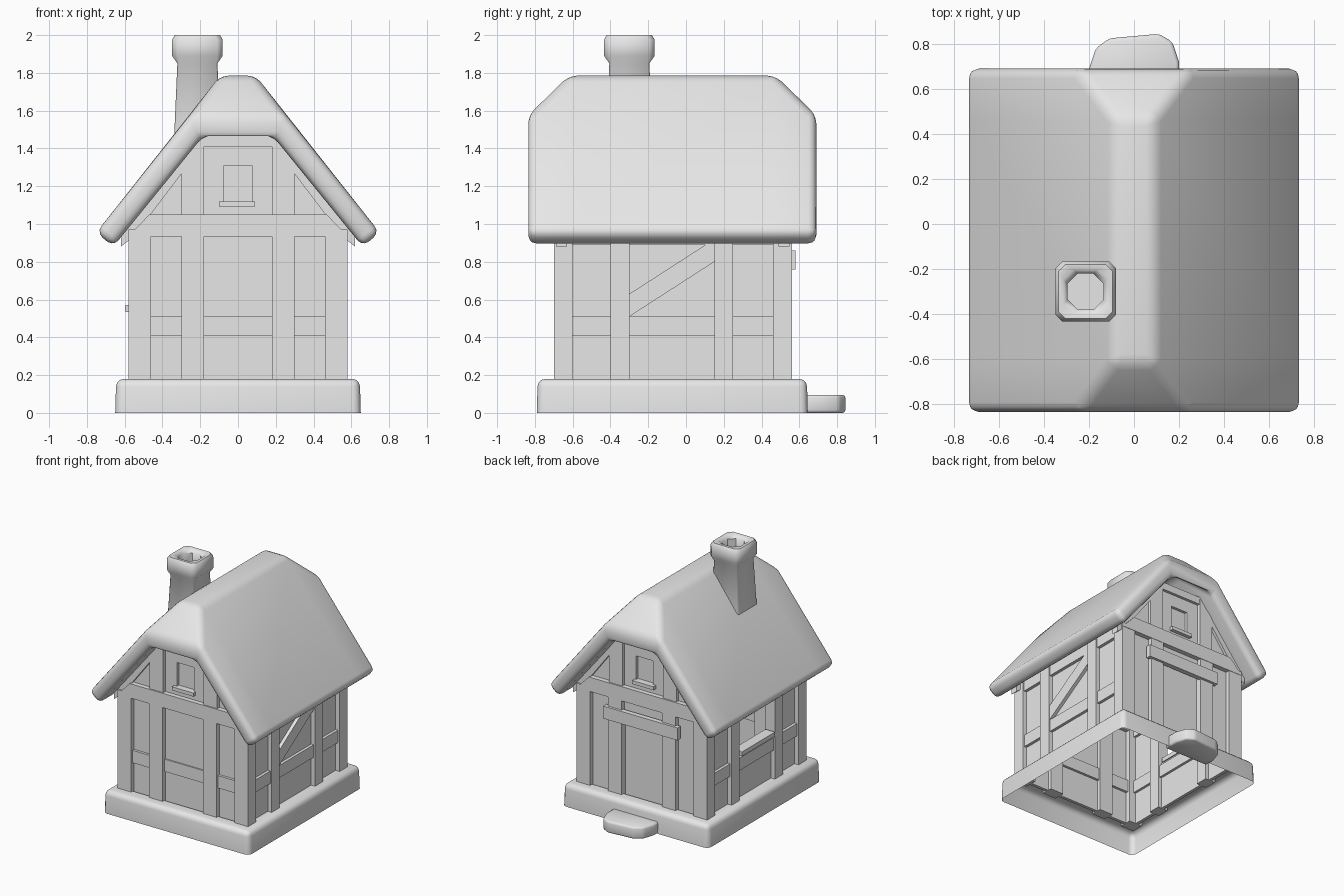
import bpy
import bmesh
from math import radians

if "Cube" in bpy.data.objects:
    bpy.data.objects.remove(bpy.data.objects["Cube"])

GREY = (0.8, 0.8, 0.8, 1)
mat = bpy.data.materials.new("plain_grey")
mat.use_nodes = True
mat.diffuse_color = GREY
mat.node_tree.nodes["Principled BSDF"].inputs["Base Color"].default_value = GREY


def loft(name, rings, bevel=0, segments=2, smooth=False, caps=True):
    """Skin matching closed rings of points, then round the sharp edges."""
    bm = bmesh.new()
    loops = [[bm.verts.new(p) for p in ring] for ring in rings]
    for a, b in zip(loops, loops[1:]):
        for i in range(len(a)):
            j = (i + 1) % len(a)
            bm.faces.new((a[i], a[j], b[j], b[i]))
    if caps:
        bm.faces.new(loops[0])
        bm.faces.new(loops[-1])
    bmesh.ops.recalc_face_normals(bm, faces=bm.faces)
    if bevel:
        edges = [e for e in bm.edges
                 if len(e.link_faces) == 2 and e.calc_face_angle() > radians(20)]
        bmesh.ops.bevel(bm, geom=edges, offset=bevel, segments=segments,
                        profile=0.5, affect='EDGES', clamp_overlap=True)
    mesh = bpy.data.meshes.new(name)
    bm.to_mesh(mesh)
    bm.free()
    mesh.materials.append(mat)
    obj = bpy.data.objects.new(name, mesh)
    bpy.context.collection.objects.link(obj)
    if smooth:
        bpy.ops.object.select_all(action='DESELECT')
        obj.select_set(True)
        bpy.context.view_layer.objects.active = obj
        bpy.ops.object.shade_smooth_by_angle(angle=radians(45))
    return obj


def slab(name, axis, pts, d0, d1, **kw):
    """Extrude a flat outline along one axis from d0 to d1."""
    place = {'x': lambda p, d: (d, p[0], p[1]),
             'y': lambda p, d: (p[0], d, p[1]),
             'z': lambda p, d: (p[0], p[1], d)}[axis]
    return loft(name, [[place(p, d) for p in pts] for d in (d0, d1)], **kw)


def rect(a0, a1, b0, b1):
    return [(a0, b0), (a1, b0), (a1, b1), (a0, b1)]


def flip(pts):
    return [(-a, b) for a, b in pts]


FRONT, BACK, SIDE = -0.70, 0.56, 0.58
FOOT, EAVE = 0.15, 0.97

# Stone base: an open shell with a ledge reaching in to the walls
def base_ring(inset, z):
    x, y0, y1 = 0.65 - inset, -0.79 + inset, 0.645 - inset
    return [(-x, y0, z), (x, y0, z), (x, y1, z), (-x, y1, z)]


loft("stone_base", [base_ring(0, 0), base_ring(0.005, 0.18), base_ring(0.11, 0.18)],
     bevel=0.04, segments=3, smooth=True, caps=False)

# Doorstep
step = [(-0.2, 0.6), (-0.2, 0.69), (-0.17, 0.78), (-0.11, 0.825),
        (0.11, 0.845), (0.17, 0.81), (0.2, 0.72), (0.2, 0.6)]
slab("doorstep", 'z', step, 0, 0.095, bevel=0.015, smooth=True)

# Thatched roof: half-hipped shell
def roof_ring(y, y_in, outer, inner):
    out = [(0.75, 0.955), outer]
    ins = [inner, (0.66, 0.88)]
    return ([(x, y, z) for x, z in out] + [(-x, y, z) for x, z in out[::-1]]
            + [(-x, y_in, z) for x, z in ins[::-1]] + [(x, y_in, z) for x, z in ins])


END, RIDGE = ((0.255, 1.575), (0.2, 1.445)), ((0.095, 1.785), (0.05, 1.635))
loft("thatched_roof", [roof_ring(-0.835, -0.835, *END), roof_ring(-0.62, -0.62, *RIDGE),
                       roof_ring(0.475, 0.475, *RIDGE), roof_ring(0.69, 0.69, *END)],
     bevel=0.042, segments=3, smooth=True)

# Chimney with a flared cap and an eight-sided flue
def chimney_ring(r, cut, z):
    c = r - cut
    pts = [(c, -r), (r, -c), (r, c), (c, r), (-c, r), (-r, c), (-r, -c), (-c, -r)]
    return [(-0.215 + x, -0.3 + y, z) for x, y in pts]


loft("chimney", [chimney_ring(*s) for s in (
    (0.128, 0.008, 1.35), (0.106, 0.008, 1.85), (0.134, 0.03, 1.89), (0.134, 0.03, 1.975),
    (0.12, 0.03, 2.0), (0.098, 0.045, 2.0), (0.08, 0.045, 1.975), (0.08, 0.045, 1.88))],
    smooth=True)

# Gable walls, timbers and attic windows
for end, y, s in (("front", FRONT, 1), ("back", BACK, -1)):
    def timber(name, pts, out, deep):
        slab(f"{end}_{name}", 'y', pts, y - s * out, y + s * deep)

    door = [(0, 0.8), (0.18, 0.8), (0.18, FOOT)]
    half = (door if end == "back" else [(0, FOOT)]) + [
        (0.56, FOOT), (0.56, 0.97), (0.2, 1.47), (0, 1.47), (0, 1.31),
        (0.075, 1.31), (0.075, 1.12), (0, 1.12)]
    rafter = [(0.62, 0.88), (0.62, 0.95), (0.21, 1.48), (0.19, 1.41), (0.55, 0.935)]
    for side, f in (("left", list), ("right", flip)):
        timber(f"{side}_wall", f(half), -0.035, 0.06)
        timber(f"{side}_rafter", f(rafter), -0.012, 0.07)
        timber(f"{side}_post", f(rect(0.18, 0.30, FOOT, 0.95)), 0, 0.09)
        timber(f"{side}_attic_post", f([(0.18, 1.04), (0.30, 1.04), (0.30, 1.33), (0.18, 1.45)]),
               -0.008, 0.08)
        timber(f"{side}_corner_post", f(rect(0.46, SIDE, FOOT, EAVE)), 0, 0.10)
        if end == "front":
            timber(f"{side}_rail", f(rect(0.30, 0.46, 0.41, 0.51)), -0.015, 0.08)
    timber("cross_beam", [(-0.58, 0.935), (0.58, 0.935), (0.47, 1.05), (-0.47, 1.05)], 0.003, 0.09)
    timber("collar_beam", rect(-0.2, 0.2, 1.41, 1.47), -0.012, 0.08)
    timber("attic_pane", rect(-0.09, 0.09, 1.1, 1.33), -0.058, 0.07)
    timber("attic_sill", rect(-0.1, 0.09, 1.092, 1.12), -0.005, 0.05)

slab("front_middle_rail", 'y', rect(-0.18, 0.18, 0.41, 0.51), FRONT + 0.025, FRONT + 0.08)

# Back door and its lintel
slab("door", 'y', rect(-0.18, 0.18, FOOT, 0.82), BACK - 0.07, BACK - 0.05)
slab("door_lintel", 'y', rect(-0.33, 0.33, 0.76, 0.86), BACK - 0.02, BACK + 0.02)

# Side walls: plain with a brace on the left, open window on the right
for side, s in (("left", 1), ("right", -1)):
    def board(name, pts, out, deep):
        slab(f"{side}_{name}", 'x', pts, s * (SIDE + out), s * (SIDE - deep))

    if side == "left":
        board("side_wall", rect(-0.68, 0.54, FOOT, EAVE), -0.035, 0.06)
        board("brace", [(-0.3, 0.51), (0.15, 0.80), (0.15, 0.92), (-0.3, 0.63)], -0.008, 0.08)
    else:
        board("side_wall", [(-0.68, FOOT), (0.54, FOOT), (0.54, EAVE), (0.15, EAVE), (0.15, 0.54),
                            (-0.3, 0.54), (-0.3, EAVE), (-0.68, EAVE)], -0.035, 0.06)
        board("window_sill", rect(-0.28, 0.14, 0.535, 0.57), 0.015, 0.07)
    for i, (a, b) in enumerate(((-0.40, -0.30), (0.15, 0.25))):
        board(f"side_post_{i}", rect(a, b, FOOT, EAVE), 0, 0.09)
    for i, (a, b) in enumerate(((-0.60, -0.40), (-0.30, 0.15), (0.25, 0.46))):
        board(f"side_rail_{i}", rect(a, b, 0.41, 0.51), -0.012, 0.08)
    board("wall_plate", rect(-0.66, 0.52, 0.89, EAVE), -0.01, 0.08)
